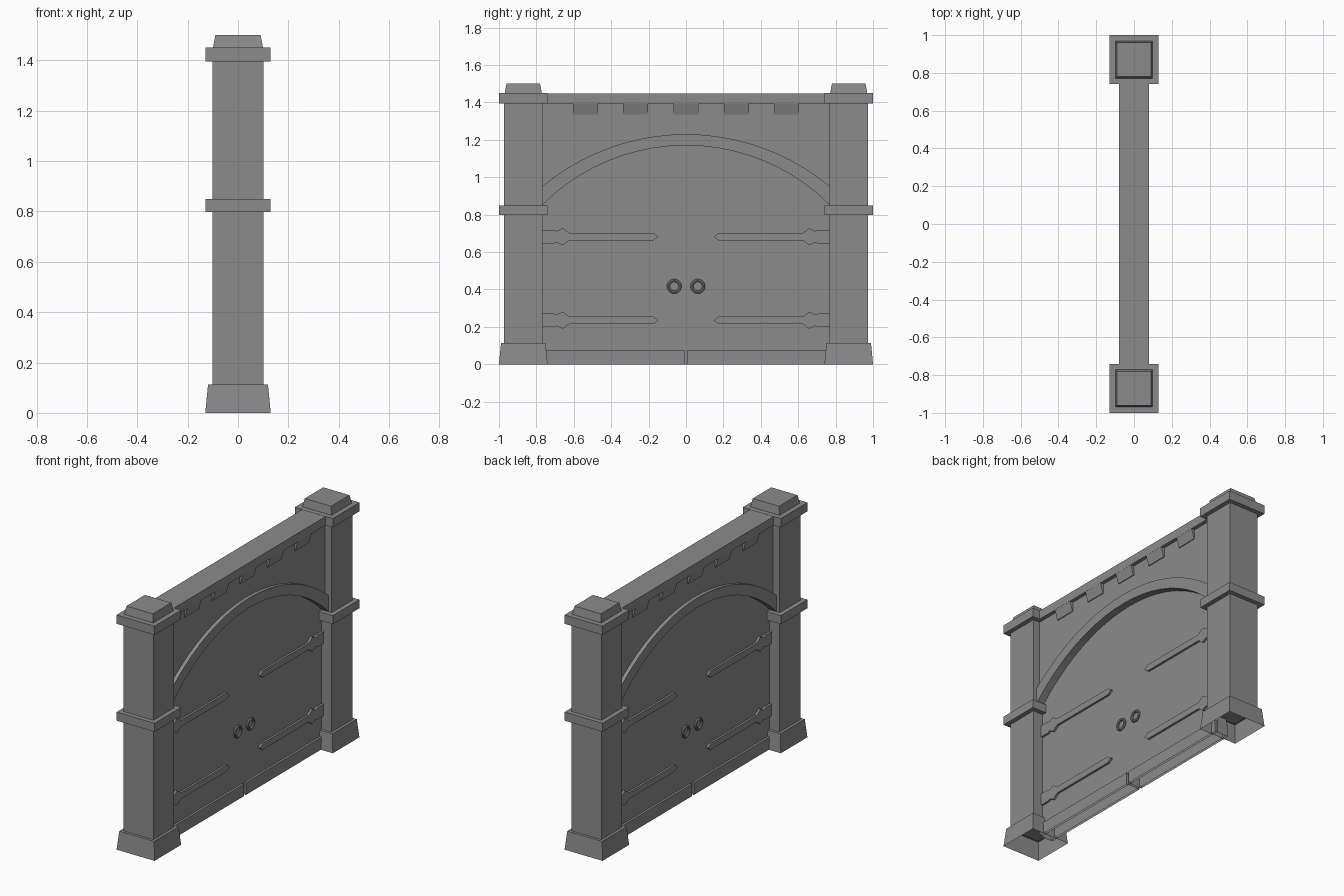
import bpy, bmesh, math

cube = bpy.data.objects.get("Cube")
if cube:
    bpy.data.objects.remove(cube, do_unlink=True)

# Single stone-grey material
grey = bpy.data.materials.new("stone_grey")
grey.use_nodes = True
COLOUR = (0.26, 0.26, 0.26, 1)
grey.diffuse_color = COLOUR
bsdf = next(n for n in grey.node_tree.nodes if n.type == 'BSDF_PRINCIPLED')
bsdf.inputs["Base Color"].default_value = COLOUR


def finish(name, bm, open_bottom=False):
    """Turn a bmesh into an object, optionally leaving its underside open."""
    bmesh.ops.remove_doubles(bm, verts=bm.verts, dist=1e-5)
    bmesh.ops.recalc_face_normals(bm, faces=bm.faces)
    if open_bottom:
        low = [f for f in bm.faces if all(v.co.z < 1e-4 for v in f.verts)]
        bmesh.ops.delete(bm, geom=low, context='FACES_ONLY')
    mesh = bpy.data.meshes.new(name)
    bm.to_mesh(mesh)
    bm.free()
    mesh.materials.append(grey)
    ob = bpy.data.objects.new(name, mesh)
    bpy.context.collection.objects.link(ob)
    return ob


def block(name, y, z0, z1, half0, half1, open_bottom=False):
    """Square block centred on x = 0, tapering from half0 to half1."""
    bm = bmesh.new()
    bmesh.ops.create_cube(bm, size=2)
    for v in bm.verts:
        h = half1 if v.co.z > 0 else half0
        v.co = (v.co.x * h, y + v.co.y * h, z1 if v.co.z > 0 else z0)
    return finish(name, bm, open_bottom)


def slab(name, lower, upper, x_low, x_up=None, open_bottom=False):
    """Strip between two (y, z) lines, with thickness through x."""
    x_up = x_low if x_up is None else x_up
    bm = bmesh.new()
    rows = [[bm.verts.new((s * x, y, z)) for y, z in line]
            for line, x in ((lower, x_low), (upper, x_up)) for s in (1, -1)]
    lf, lb, uf, ub = rows
    for i in range(len(lower) - 1):
        for a, b in ((lf, uf), (ub, lb), (uf, ub), (lb, lf)):
            bm.faces.new((a[i], a[i + 1], b[i + 1], b[i]))
    for i in (0, -1):
        bm.faces.new((lf[i], uf[i], ub[i], lb[i]))
    return finish(name, bm, open_bottom)


def arc(end_z, top_z, half=0.77, n=20):
    """Points on a circular arch spanning -half..half."""
    rise = top_z - end_z
    r = (half * half + rise * rise) / (2 * rise)
    a = math.asin(half / r)
    return [(r * math.sin(t), top_z - r + r * math.cos(t))
            for t in (a * (2 * i / n - 1) for i in range(n + 1))]


# Pillars
for side, s in (("front", -1), ("back", 1)):
    y = s * 0.87
    block(side + "_pillar_base", y, 0, 0.113, 0.13, 0.119, open_bottom=True)
    block(side + "_pillar_shaft", y, 0.105, 1.42, 0.102, 0.102)
    block(side + "_pillar_middle_band", y, 0.797, 0.85, 0.13, 0.13)
    block(side + "_pillar_top_band", y, 1.395, 1.45, 0.13, 0.13)
    block(side + "_pillar_cap", y, 1.44, 1.5, 0.101, 0.09)

# Wall above the arch, and the raised arch trim
inner, outer = arc(0.85, 1.17), arc(0.95, 1.23)
slab("upper_wall", inner, [(y, 1.43) for y, z in inner], 0.057)
slab("arch_trim", inner, outer, 0.08)

# Top beam with wedge-shaped teeth under it
slab("top_beam", [(-0.76, 1.395), (0.76, 1.395)], [(-0.76, 1.449), (0.76, 1.449)], 0.08)
for i in range(-2, 3):
    y0, y1 = i * 0.269 - 0.067, i * 0.269 + 0.067
    slab(f"beam_tooth_{i + 3}", [(y0, 1.335), (y1, 1.335)],
         [(y0, 1.397), (y1, 1.397)], 0.062, 0.08)

# Recessed door
slab("door", [(-0.78, 0), (0.78, 0)], [(-0.78, 1.2), (0.78, 1.2)], 0.034, open_bottom=True)

# Door fittings, repeated for both leaves
STRAP = [(0.78, 0.037), (0.71, 0.037), (0.69, 0.03), (0.66, 0.046),
         (0.625, 0.02), (0.175, 0.02), (0.15, 0.002)]
for side, s in (("front", -1), ("back", 1)):
    slab(side + "_kick_plate", [(s * 0.008, 0), (s * 0.775, 0)],
         [(s * 0.008, 0.075), (s * 0.775, 0.075)], 0.048, open_bottom=True)
    for level, z in (("lower", 0.235), ("upper", 0.682)):
        slab(f"{side}_{level}_strap_hinge", [(s * y, z - h) for y, h in STRAP],
             [(s * y, z + h) for y, h in STRAP], 0.047)
    # Ring handles on both faces of the door
    for face, f in (("left", 1), ("right", -1)):
        bpy.ops.mesh.primitive_torus_add(
            major_segments=20, minor_segments=8, major_radius=0.031, minor_radius=0.008,
            location=(f * 0.043, s * 0.063, 0.417), rotation=(0, math.pi / 2, 0))
        ring = bpy.context.object
        ring.name = f"{side}_{face}_ring_handle"
        ring.data.materials.append(grey)
        bpy.ops.object.shade_smooth_by_angle()
